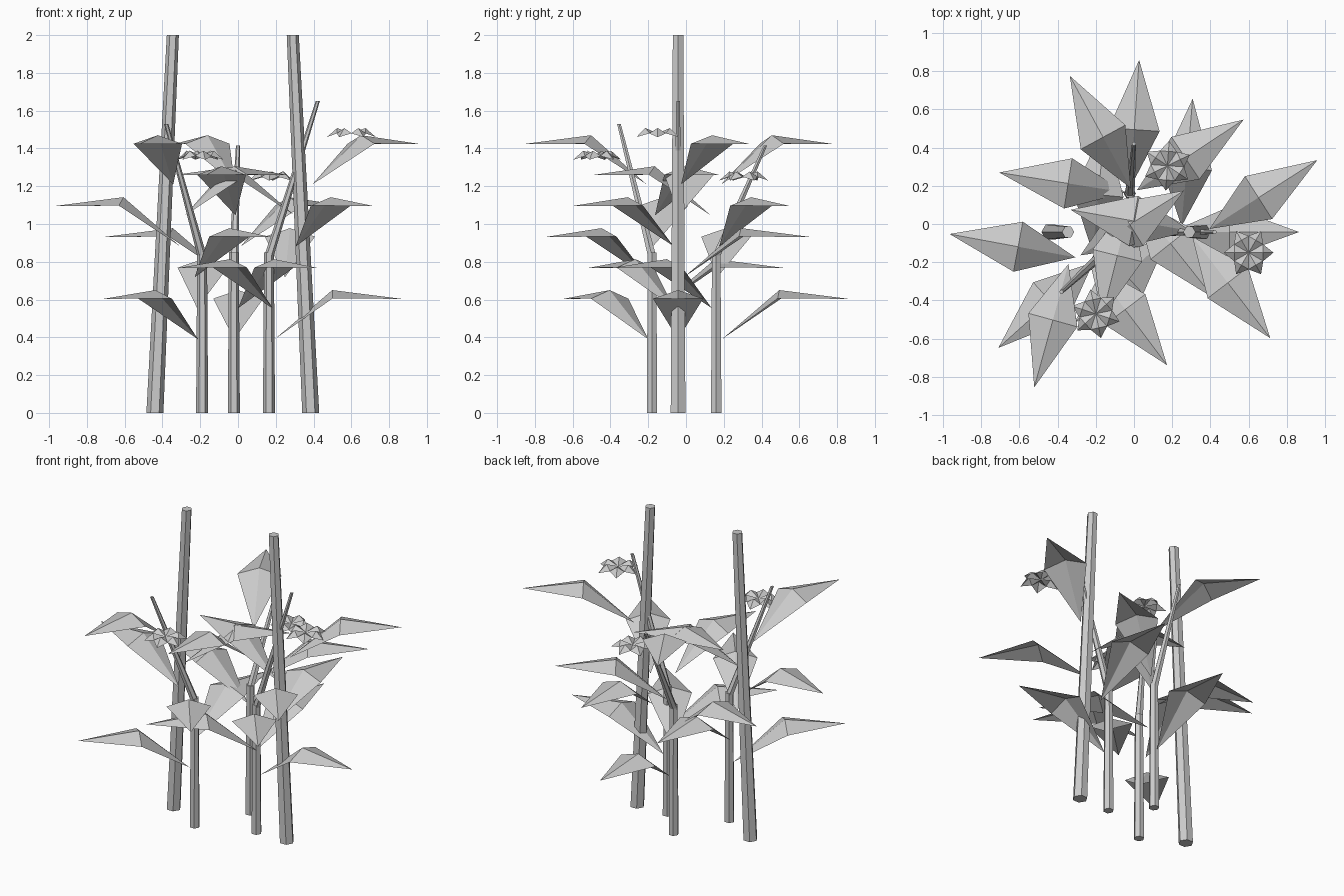
import bpy
from math import sin, cos, pi, radians

if "Cube" in bpy.data.objects:
    bpy.data.objects.remove(bpy.data.objects["Cube"])


def make(name, verts, faces):
    me = bpy.data.meshes.new(name)
    me.from_pydata(verts, [], faces)
    me.update()
    ob = bpy.data.objects.new(name, me)
    bpy.context.collection.objects.link(ob)
    return ob


def tube(name, path, n=6):
    """Low-poly tube through (x, y, z, radius) stations with level rings."""
    verts, faces = [], []
    for x, y, z, r in path:
        verts += [(x + r * cos(2 * pi * i / n), y + r * sin(2 * pi * i / n), z) for i in range(n)]
    for k in range(len(path) - 1):
        a, b = k * n, (k + 1) * n
        faces += [(a + i, a + (i + 1) % n, b + (i + 1) % n, b + i) for i in range(n)]
    faces.append(tuple(reversed(range(n))))
    faces.append(tuple(range(len(verts) - n, len(verts))))
    return make(name, verts, faces)


def blade(origin, ang, base, mid, tip, width, side_z):
    """Folded diamond: base, mid and tip are (radius, height)."""
    ox, oy, oz = origin
    c, s = cos(ang), sin(ang)

    def p(r, w, z):
        return (ox + r * c - w * s, oy + r * s + w * c, oz + z)
    verts = [p(base[0], 0, base[1]), p(mid[0], width, side_z), p(mid[0], 0, mid[1]),
             p(mid[0], -width, side_z), p(tip[0], 0, tip[1])]
    return verts, [(0, 2, 1), (0, 3, 2), (1, 2, 4), (2, 3, 4)]


# Two leaning support poles
tube("left_pole", [(-0.44, -0.042, 0, 0.045), (-0.345, -0.042, 2, 0.032)])
tube("right_pole", [(0.385, -0.042, 0, 0.045), (0.29, -0.042, 2, 0.032)])

# stem: base, tip, first leaf direction, leaf drift in x per level, flower centre
stems = {
    "left": ((-0.19, -0.18), (-0.38, -0.355, 1.53), 222, -0.029, (-0.2, -0.47, 1.36)),
    "back": ((-0.022, 0.16), (0.0, 0.42, 1.415), 86, 0.004, (0.175, 0.305, 1.25)),
    "right": ((0.164, -0.042), (0.422, -0.042, 1.65), 0, 0.041, (0.6, -0.15, 1.48)),
}

for name, ((x, y), tip, ang0, drift, flower) in stems.items():
    # Stem: upright lower part, tapered leaning upper part
    tube(name + "_stem", [(x, y, 0, 0.032), (x, y, 0.85, 0.026)])
    tube(name + "_upper_stem", [(x, y, 0.83, 0.025), (*tip, 0.011)])

    # Six leaves in a golden-angle spiral
    for k in range(6):
        reach = 0.67 if k == 4 else 0.7
        v, f = blade((x + drift * k, y, 0.39 + 0.164 * k), radians(ang0 - 137.5 * k),
                     (0.03, 0), (0.335, 0.26), (reach, 0.214), 0.133, 0.215)
        make(f"{name}_leaf_{k + 1}", v, f)

    # Drooping flower of small folded petals
    verts, faces = [], []
    for i in range(6):
        v, f = blade(flower, radians(ang0) + i * pi / 3,
                     (0.0, 0.0), (0.075, 0.028), (0.13, -0.02), 0.045, 0.0)
        faces += [tuple(j + len(verts) for j in t) for t in f]
        verts += v
    make(name + "_flower", verts, faces)
